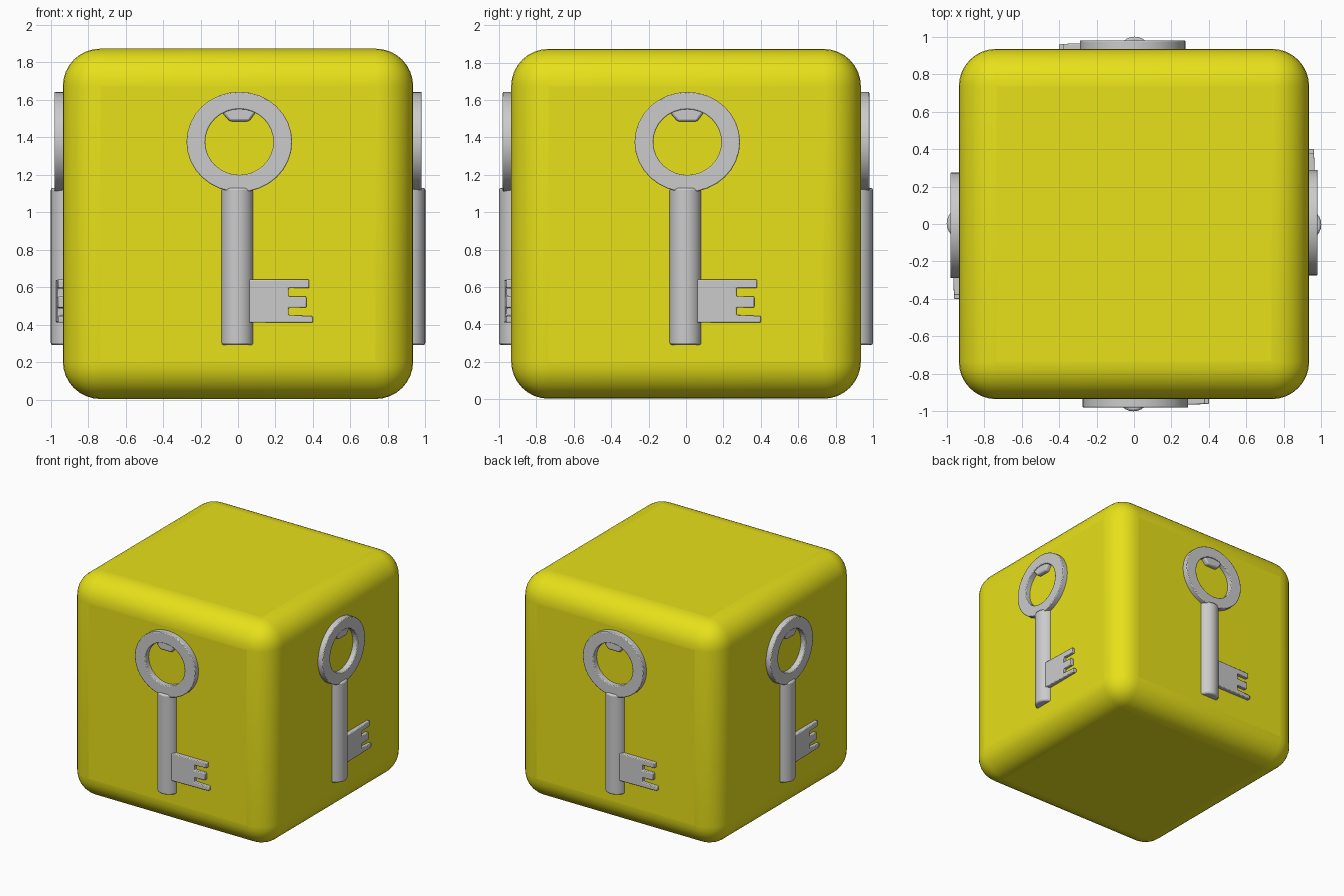
import bpy, bmesh
from math import sin, cos, pi, radians
from mathutils import Matrix

if "Cube" in bpy.data.objects:
    bpy.data.objects.remove(bpy.data.objects["Cube"])

HALF = 0.935  # half width of the block

yellow = bpy.data.materials.new("yellow")
yellow.diffuse_color = (0.8, 0.75, 0.01, 1)
yellow.use_nodes = True
yellow.node_tree.nodes["Principled BSDF"].inputs["Base Color"].default_value = yellow.diffuse_color


def mesh_from(bm, name):
    bmesh.ops.recalc_face_normals(bm, faces=bm.faces)
    me = bpy.data.meshes.new(name)
    bm.to_mesh(me)
    bm.free()
    return me


def add(me, name, angle=0, bevel=0, segments=2):
    ob = bpy.data.objects.new(name, me)
    bpy.context.collection.objects.link(ob)
    ob.rotation_euler.z = angle
    if bevel:
        m = ob.modifiers.new("bevel", 'BEVEL')
        m.width, m.segments = bevel, segments
        m.limit_method, m.angle_limit = 'ANGLE', radians(40)
    bpy.ops.object.select_all(action='DESELECT')
    ob.select_set(True)
    bpy.context.view_layer.objects.active = ob
    bpy.ops.object.shade_smooth_by_angle(angle=radians(35))
    return ob


def plate(points, front, back, name):
    """Flat outline in x, z extruded from y = -front to y = -back."""
    bm = bmesh.new()
    f = bm.faces.new([bm.verts.new((x, -front, z)) for x, z in points])
    ext = bmesh.ops.extrude_face_region(bm, geom=[f], use_keep_orig=True)
    verts = [v for v in ext["geom"] if isinstance(v, bmesh.types.BMVert)]
    bmesh.ops.translate(bm, verts=verts, vec=(0, front - back, 0))
    return mesh_from(bm, name)


# Rounded block
bm = bmesh.new()
bmesh.ops.create_cube(bm, size=2 * HALF, matrix=Matrix.Translation((0, 0, HALF + 0.003)))
block = add(mesh_from(bm, "block"), "block", bevel=0.2, segments=8)
block.data.materials.append(yellow)

# Key ring: rectangular section swept round an oval
bm = bmesh.new()
N = 32
section = [(0.282, 0.268, -0.9), (0.282, 0.268, -0.98), (0.182, 0.176, -0.98), (0.182, 0.176, -0.9)]
loops = [[bm.verts.new((0.007 + rx * cos(2 * pi * i / N), y, 1.375 + rz * sin(2 * pi * i / N)))
          for i in range(N)] for rx, rz, y in section]
for k in range(4):
    a, b = loops[k], loops[(k + 1) % 4]
    for i in range(N):
        j = (i + 1) % N
        bm.faces.new((a[i], a[j], b[j], b[i]))
ring = mesh_from(bm, "key_ring")

# Shaft: round bar half sunk in the block
bm = bmesh.new()
bmesh.ops.create_cone(bm, cap_ends=True, segments=24, radius1=0.087, radius2=0.087, depth=0.84,
                      matrix=Matrix.Translation((-0.003, -0.913, 0.71)))
shaft = mesh_from(bm, "key_shaft")

# Nub inside the top of the ring
nub = plate([(-0.1, 1.56), (-0.075, 1.52), (-0.045, 1.485), (0.06, 1.485),
             (0.085, 1.52), (0.11, 1.56)], 0.972, 0.9, "ring_nub")

# Bit with three teeth
bit = plate([(0.03, 0.41), (0.4, 0.41), (0.4, 0.445), (0.27, 0.45), (0.27, 0.49), (0.365, 0.49),
             (0.365, 0.55), (0.27, 0.55), (0.27, 0.595), (0.38, 0.595), (0.38, 0.64),
             (0.03, 0.64)], 0.972, 0.9, "key_bit")
for v in bit.vertices:  # thins towards the tooth tips
    if v.co.y < -0.95:
        v.co.y += 0.03 * (v.co.x - 0.03)

# One key on each of the four sides
for n, side in enumerate(("front", "right", "back", "left")):
    a = n * pi / 2
    add(ring, side + "_key_ring", a, 0.006)
    add(shaft, side + "_key_shaft", a, 0.012)
    add(nub, side + "_ring_nub", a, 0.012)
    add(bit, side + "_key_bit", a, 0.006)
